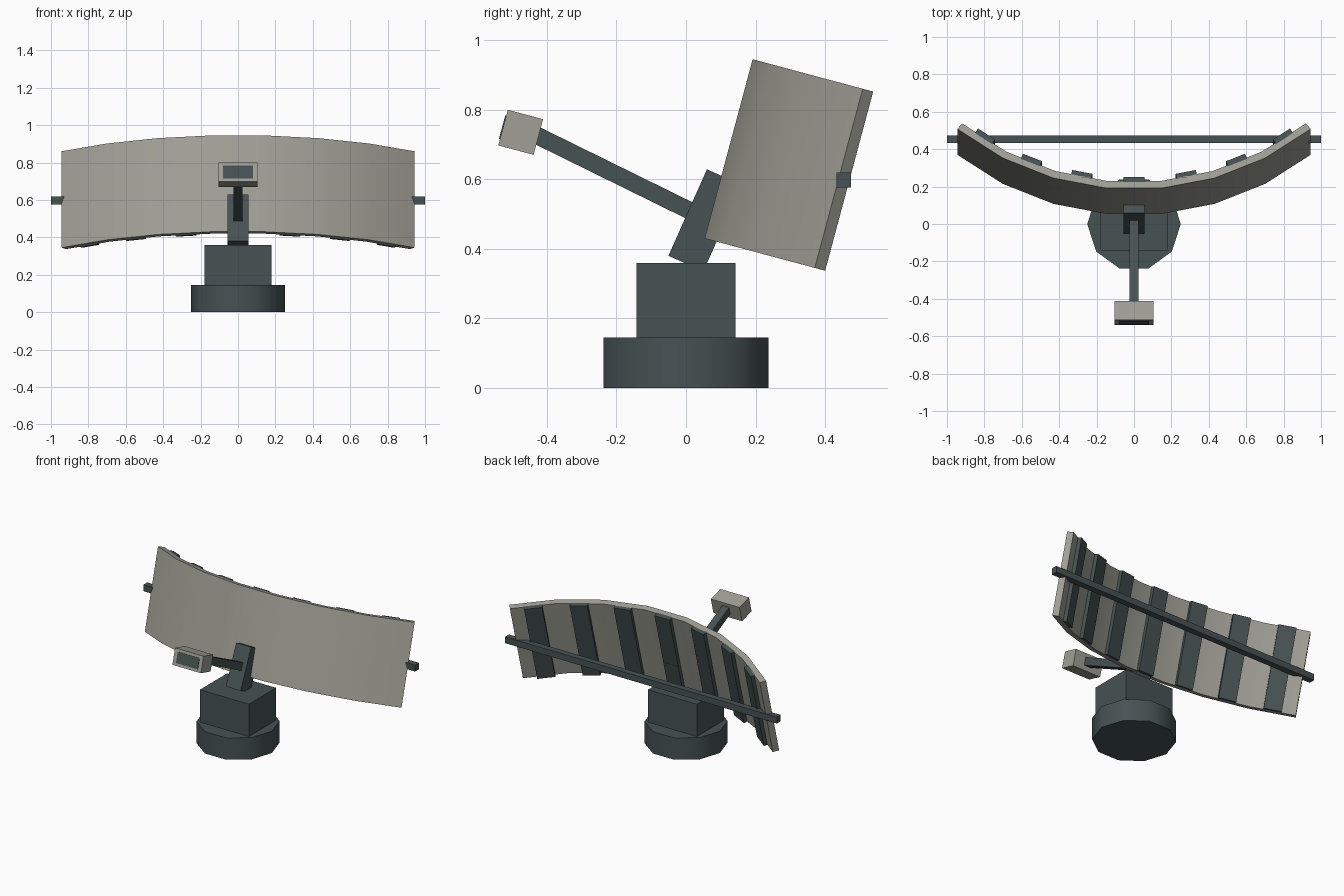
import bpy, bmesh
from math import radians, sin, cos
from mathutils import Matrix, Vector

cube = bpy.data.objects.get("Cube")
if cube:
    bpy.data.objects.remove(cube, do_unlink=True)


def make_material(name, rgb):
    mat = bpy.data.materials.new(name)
    mat.use_nodes = True
    color = (*rgb, 1)
    mat.diffuse_color = color
    mat.node_tree.nodes["Principled BSDF"].inputs["Base Color"].default_value = color
    return mat


pale = make_material("warm grey", (0.35, 0.35, 0.305))
dark = make_material("slate", (0.062, 0.084, 0.087))


def add_object(name, bm, mat, smooth=False):
    bmesh.ops.recalc_face_normals(bm, faces=bm.faces)
    mesh = bpy.data.meshes.new(name)
    bm.to_mesh(mesh)
    bm.free()
    mesh.materials.append(mat)
    obj = bpy.data.objects.new(name, mesh)
    bpy.context.collection.objects.link(obj)
    if smooth:
        bpy.ops.object.select_all(action='DESELECT')
        obj.select_set(True)
        bpy.context.view_layer.objects.active = obj
        bpy.ops.object.shade_smooth_by_angle(angle=radians(40))
    return obj


def box(name, size, matrix, mat):
    bm = bmesh.new()
    bmesh.ops.create_cube(bm, size=1, matrix=matrix @ Matrix.Diagonal((*size, 1)))
    return add_object(name, bm, mat)


def pose(y, z, tilt=0):
    return Matrix.Translation((0, y, z)) @ Matrix.Rotation(radians(tilt), 4, 'X')


# Pedestal: ten-sided foot with a block on it
bm = bmesh.new()
bmesh.ops.create_cone(bm, cap_ends=True, segments=10, radius1=0.25, radius2=0.25, depth=0.145,
                      matrix=Matrix.Translation((0, 0, 0.0725)) @ Matrix.Rotation(radians(90), 4, 'Z'))
add_object("foot", bm, dark, smooth=True)
box("pedestal_block", (0.36, 0.285, 0.215), pose(0, 0.2525), dark)

# Tilted neck, feed arm and feed box with its dark window
box("neck", (0.11, 0.11, 0.272), pose(0.055, 0.482, -24), dark)
box("feed_arm", (0.05, 0.05, 0.52), pose(-0.205, 0.616, -26.2) @ Matrix.Rotation(radians(90), 4, 'X'), dark)
feed = pose(-0.475, 0.735, -15)
box("feed_box", (0.21, 0.105, 0.106), feed, pale)
box("feed_window", (0.16, 0.006, 0.07), feed @ Matrix.Translation((0, -0.0525, 0)), dark)

# Curved reflector: an arc profile extruded upwards, then tilted back
R, STEP, THICK, HEIGHT, PANELS = 1.5, radians(11.15), 0.04, 0.533, 7
flat = R * cos(STEP / 2)
dish = pose(0.1225, 0.6875, -15)


def arc_point(radius, angle, z):
    return dish @ Vector((radius * sin(angle), flat - radius * cos(angle), z))


bm = bmesh.new()
angles = [(i - PANELS / 2) * STEP for i in range(PANELS + 1)]
outline = [(R, a) for a in angles] + [(R - THICK, a) for a in reversed(angles)]
rings = [[bm.verts.new(arc_point(r, a, z)) for r, a in outline] for z in (-HEIGHT / 2, HEIGHT / 2)]
count = len(outline)
for i in range(count):
    j = (i + 1) % count
    bm.faces.new((rings[0][i], rings[0][j], rings[1][j], rings[1][i]))
for ring in rings:
    for i in range(PANELS):
        k = count - 1 - i
        bm.faces.new((ring[i], ring[i + 1], ring[k - 1], ring[k]))
add_object("reflector", bm, pale, smooth=True)

# One upright rib behind the middle of each panel
for i in range(PANELS):
    turn = (i - PANELS // 2) * STEP
    rib = (dish @ Matrix.Translation((0, flat, 0)) @ Matrix.Rotation(turn, 4, 'Z')
           @ Matrix.Translation((0, THICK + 0.008 - flat, 0)))
    box(f"rib_{i + 1}", (0.11, 0.03, HEIGHT), rib, dark)

# Cross bar joining the reflector ends
box("cross_bar", (2, 0.041, 0.042), pose(0.453, 0.598), dark)
